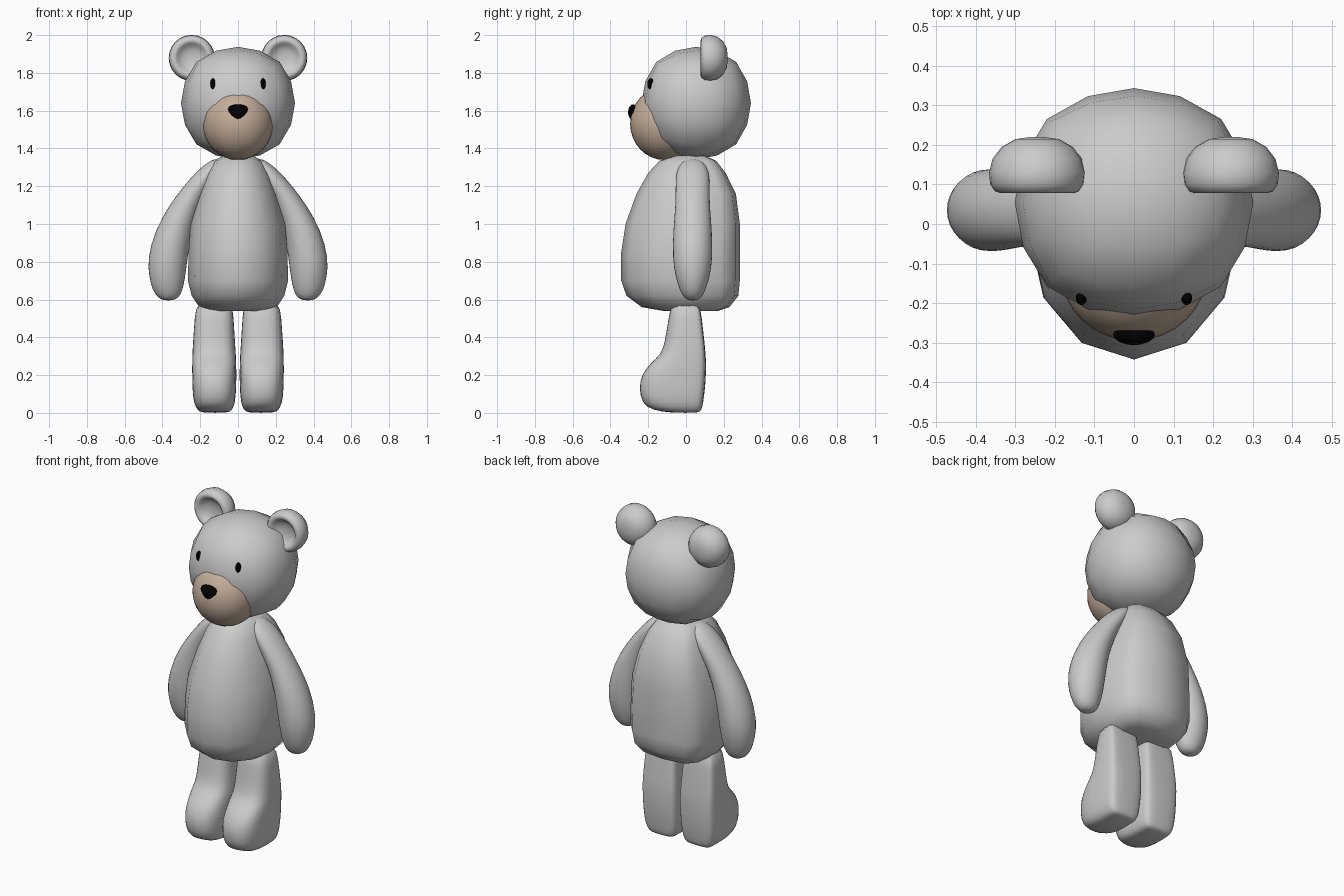
import bpy, bmesh, math
from mathutils import Vector

if "Cube" in bpy.data.objects:
    bpy.data.objects.remove(bpy.data.objects["Cube"])


def material(name, rgb):
    m = bpy.data.materials.new(name)
    m.diffuse_color = (*rgb, 1)
    m.use_nodes = True
    m.node_tree.nodes["Principled BSDF"].inputs["Base Color"].default_value = m.diffuse_color
    return m


TAN = material("tan_fur", (0.55, 0.42, 0.32))
BLACK = material("black_plastic", (0.0, 0.0, 0.0))


def finish(bm, name, loc=(0, 0, 0), mat=None, levels=0, angle=75):
    bmesh.ops.recalc_face_normals(bm, faces=bm.faces)
    me = bpy.data.meshes.new(name)
    bm.to_mesh(me)
    bm.free()
    ob = bpy.data.objects.new(name, me)
    ob.location = loc
    bpy.context.collection.objects.link(ob)
    me.shade_smooth()
    me.set_sharp_from_angle(angle=math.radians(angle))
    if mat:
        me.materials.append(mat)
    if levels:
        sub = ob.modifiers.new("smooth", 'SUBSURF')
        sub.levels = sub.render_levels = levels
    return ob


def ball(name, loc, radii, cuts=3, mat=None, taper=0, boxy=0):
    """Ellipsoid from an evenly divided cube; taper narrows it downwards,
    boxy pushes the cube corners out a little."""
    bm = bmesh.new()
    bmesh.ops.create_cube(bm, size=2)
    bmesh.ops.subdivide_edges(bm, edges=bm.edges[:], cuts=cuts, use_grid_fill=True)
    for v in bm.verts:
        n = Vector([math.tan(c * math.pi / 4) for c in v.co])
        n *= 1 / n.length + boxy * (1 - 1 / n.length)
        n.x *= 1 + taper * n.z
        v.co = [a * b for a, b in zip(n, radii)]
    return finish(bm, name, loc, mat)


def loft(name, rows, n=16, front=2.0, back=2.0, **kw):
    """Skin superellipse rings; each row is (z, x0, x1, y0, y1)."""
    bm = bmesh.new()
    rings = []
    for z, x0, x1, y0, y1 in rows:
        ring = []
        for i in range(n):
            a = 2 * math.pi * i / n
            c, s = math.cos(a), math.sin(a)
            p = 2 / (back if s > 0 else front)
            x = (x0 + x1) / 2 + (x1 - x0) / 2 * math.copysign(abs(c) ** p, c)
            y = (y0 + y1) / 2 + (y1 - y0) / 2 * math.copysign(abs(s) ** p, s)
            ring.append(bm.verts.new((x, y, z)))
        rings.append(ring)
    for r, q in zip(rings, rings[1:]):
        for i in range(n):
            j = (i + 1) % n
            bm.faces.new((r[i], r[j], q[j], q[i]))
    bm.faces.new(rings[0])
    bm.faces.new(rings[-1])
    return finish(bm, name, **kw)


# Head and face
ball("head", (0, 0.054, 1.64), (0.302, 0.29, 0.298), boxy=0.08)
ball("muzzle", (0, -0.115, 1.532), (0.187, 0.181, 0.193), cuts=7, mat=TAN)
ball("nose", (0, -0.28, 1.592), (0.048, 0.027, 0.042), mat=BLACK, taper=0.5)

# Torso: half width, front and back at each height
torso = [(0.54, 0.15, -0.12, 0.17), (0.56, 0.205, -0.235, 0.23),
         (0.62, 0.245, -0.315, 0.277), (0.70, 0.265, -0.343, 0.285),
         (0.85, 0.262, -0.343, 0.285), (1.0, 0.25, -0.32, 0.285),
         (1.16, 0.205, -0.262, 0.264), (1.27, 0.165, -0.2, 0.21),
         (1.335, 0.125, -0.14, 0.16), (1.362, 0.08, -0.07, 0.1)]
loft("torso", [(z, -w, w, f, b) for z, w, f, b in torso], n=12, back=3.6)

# Arm rows: height, inner x, outer x, half depth
arm = [(0.595, 0.35, 0.39, 0.02), (0.608, 0.312, 0.424, 0.047), (0.65, 0.291, 0.455, 0.07),
       (0.72, 0.277, 0.473, 0.093), (0.82, 0.265, 0.482, 0.109), (0.97, 0.242, 0.44, 0.105),
       (1.10, 0.197, 0.365, 0.092), (1.20, 0.137, 0.29, 0.092), (1.28, 0.087, 0.22, 0.09),
       (1.33, 0.078, 0.158, 0.058), (1.345, 0.09, 0.12, 0.02)]

# Leg rows: height, inner x, outer x, front y, back y
leg = [(0.0, 0.05, 0.195, -0.08, 0.07), (0.015, 0.03, 0.215, -0.185, 0.083),
       (0.05, 0.014, 0.236, -0.236, 0.092), (0.13, 0.008, 0.243, -0.252, 0.102),
       (0.2, 0.007, 0.244, -0.24, 0.107), (0.265, 0.008, 0.244, -0.19, 0.107),
       (0.31, 0.01, 0.243, -0.132, 0.105), (0.38, 0.015, 0.239, -0.113, 0.098),
       (0.5, 0.022, 0.231, -0.094, 0.085), (0.6, 0.03, 0.22, -0.077, 0.07)]

# Ear profile: depth, radius, from the domed back round the rim into the dish
ear = [(0.22, 0.02), (0.215, 0.055), (0.195, 0.09), (0.165, 0.113), (0.13, 0.122),
       (0.1, 0.119), (0.083, 0.107), (0.078, 0.093), (0.085, 0.08), (0.1, 0.067),
       (0.112, 0.045), (0.116, 0.015)]

# Paired parts
for side, s in (("left", -1), ("right", 1)):
    loft(side + "_arm", [(z, s * a, s * b, 0.035 - d, 0.035 + d) for z, a, b, d in arm],
         levels=1)
    loft(side + "_leg", [(z, s * a, s * b, f, k) for z, a, b, f, k in leg],
         front=2.6, back=6, levels=1)
    e = loft(side + "_ear", [(-y, -r, r, -r, r) for y, r in ear], n=24,
             loc=(s * 0.245, 0, 1.879))
    e.rotation_euler.x = math.pi / 2
    ball(side + "_eye", (s * 0.133, -0.187, 1.742), (0.014, 0.018, 0.03), mat=BLACK)
